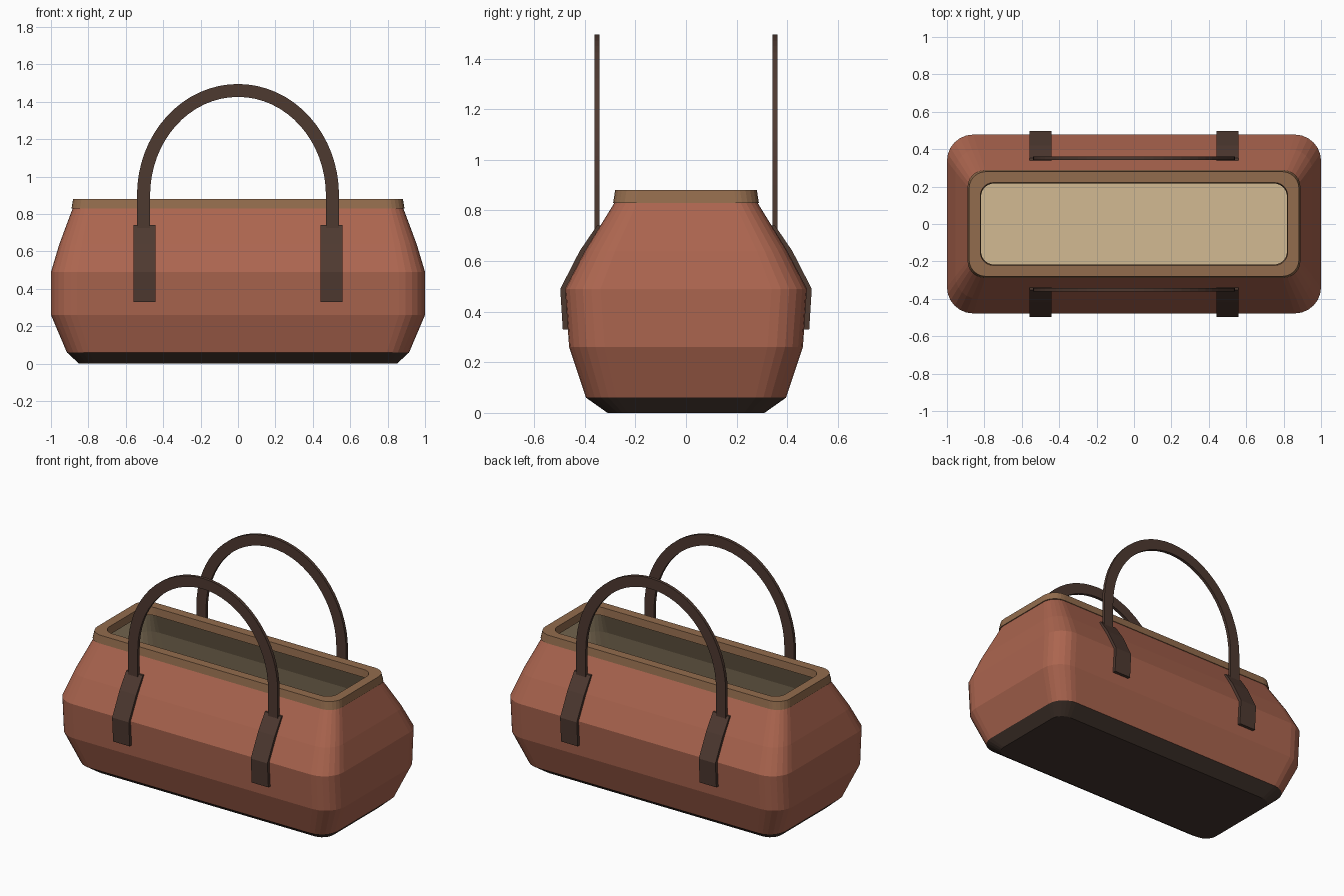
import bpy, bmesh
from math import sin, cos, pi

if "Cube" in bpy.data.objects:
    bpy.data.objects.remove(bpy.data.objects["Cube"])


def material(name, rgb):
    m = bpy.data.materials.new(name)
    m.diffuse_color = (*rgb, 1)
    m.use_nodes = True
    m.node_tree.nodes["Principled BSDF"].inputs["Base Color"].default_value = m.diffuse_color
    return m


LEATHER = material("leather", (0.41, 0.13, 0.078))
BASE = material("dark_base", (0.06, 0.037, 0.028))
STRAP = material("strap_leather", (0.076, 0.041, 0.030))
TRIM = material("tan_trim", (0.29, 0.15, 0.074))
LINING = material("lining", (0.65, 0.49, 0.29))


def finish(name, bm, mat, recalc=True):
    if recalc:
        bmesh.ops.recalc_face_normals(bm, faces=bm.faces)
    me = bpy.data.meshes.new(name)
    bm.to_mesh(me)
    bm.free()
    me.materials.append(mat)
    ob = bpy.data.objects.new(name, me)
    bpy.context.collection.objects.link(ob)
    return ob


def rounded_ring(bm, hx, hy, z, r, n=6):
    verts = []
    for q, (sx, sy) in enumerate(((1, 1), (-1, 1), (-1, -1), (1, -1))):
        for i in range(n + 1):
            a = (q + i / n) * pi / 2
            verts.append(bm.verts.new((sx * (hx - r) + r * cos(a),
                                       sy * (hy - r) + r * sin(a), z)))
    return verts


def loft(name, sections, mat, cap_start=False, loop=False, flip=False):
    bm = bmesh.new()
    rings = [rounded_ring(bm, *s) for s in sections]
    pairs = list(zip(rings, rings[1:]))
    if loop:
        pairs.append((rings[-1], rings[0]))
    for a, b in pairs:
        for i in range(len(a)):
            j = (i + 1) % len(a)
            bm.faces.new((a[i], a[j], b[j], b[i]))
    if cap_start:
        bm.faces.new(rings[0][::-1])
    if flip:
        bmesh.ops.reverse_faces(bm, faces=bm.faces)
    return finish(name, bm, mat, recalc=loop)


def ribbon(name, outer, inner, offset, mat):
    """Solid strip between two matching 3D polylines, thickened by offset."""
    bm = bmesh.new()
    rows = []
    for p, q in zip(outer, inner):
        rows.append([bm.verts.new(v) for v in (
            p, q, [a + b for a, b in zip(q, offset)],
            [a + b for a, b in zip(p, offset)])])
    for a, b in zip(rows, rows[1:]):
        for i in range(4):
            j = (i + 1) % 4
            bm.faces.new((a[i], a[j], b[j], b[i]))
    bm.faces.new(rows[0])
    bm.faces.new(rows[-1])
    return finish(name, bm, mat)


# Base and body shells: (half x, half y, z, corner radius)
base_top = (0.915, 0.395, 0.06, 0.12)
loft("base", [(0.85, 0.31, 0.0, 0.08), base_top], BASE, cap_start=True)
body = [base_top, (1.0, 0.462, 0.26, 0.14), (1.0, 0.478, 0.49, 0.14),
        (0.955, 0.40, 0.64, 0.12), (0.882, 0.28, 0.835, 0.09)]
loft("body", body, LEATHER)

# Lining follows the body inside, with a floor
t = 0.03
lining = [(0.885, 0.365, 0.08, 0.1)]
lining += [(x - t, y - t, z, r - 0.02) for x, y, z, r in body[1:-1]]
lining += [(0.825, 0.225, 0.84, 0.07)]
loft("lining", lining, LINING, cap_start=True, flip=True)

# Rim around the opening
loft("rim", [(0.89, 0.288, 0.83, 0.09), (0.882, 0.28, 0.88, 0.09),
             (0.822, 0.221, 0.88, 0.07), (0.818, 0.217, 0.83, 0.07)],
     TRIM, loop=True)


def arch(a, h, y, n=32):
    pts = [(a, y, 0.70)]
    pts += [(a * cos(pi * i / n), y, 0.90 + h * sin(pi * i / n)) for i in range(n + 1)]
    return pts + [(-a, y, 0.70)]


# Handles and their straps, front and back
tab = [(0.352, 0.74), (0.42, 0.64), (0.497, 0.49), (0.487, 0.33)]
for s, side in ((-1, "front"), (1, "back")):
    ribbon(side + "_handle", arch(0.54, 0.595, s * 0.342), arch(0.47, 0.526, s * 0.342),
           (0, s * 0.02, 0), STRAP)
    for cx, end in ((-0.5, "left"), (0.5, "right")):
        ribbon(f"{side}_{end}_strap",
               [(cx - 0.06, s * y, z) for y, z in tab],
               [(cx + 0.06, s * y, z) for y, z in tab],
               (0, -s * 0.03, 0), STRAP)
